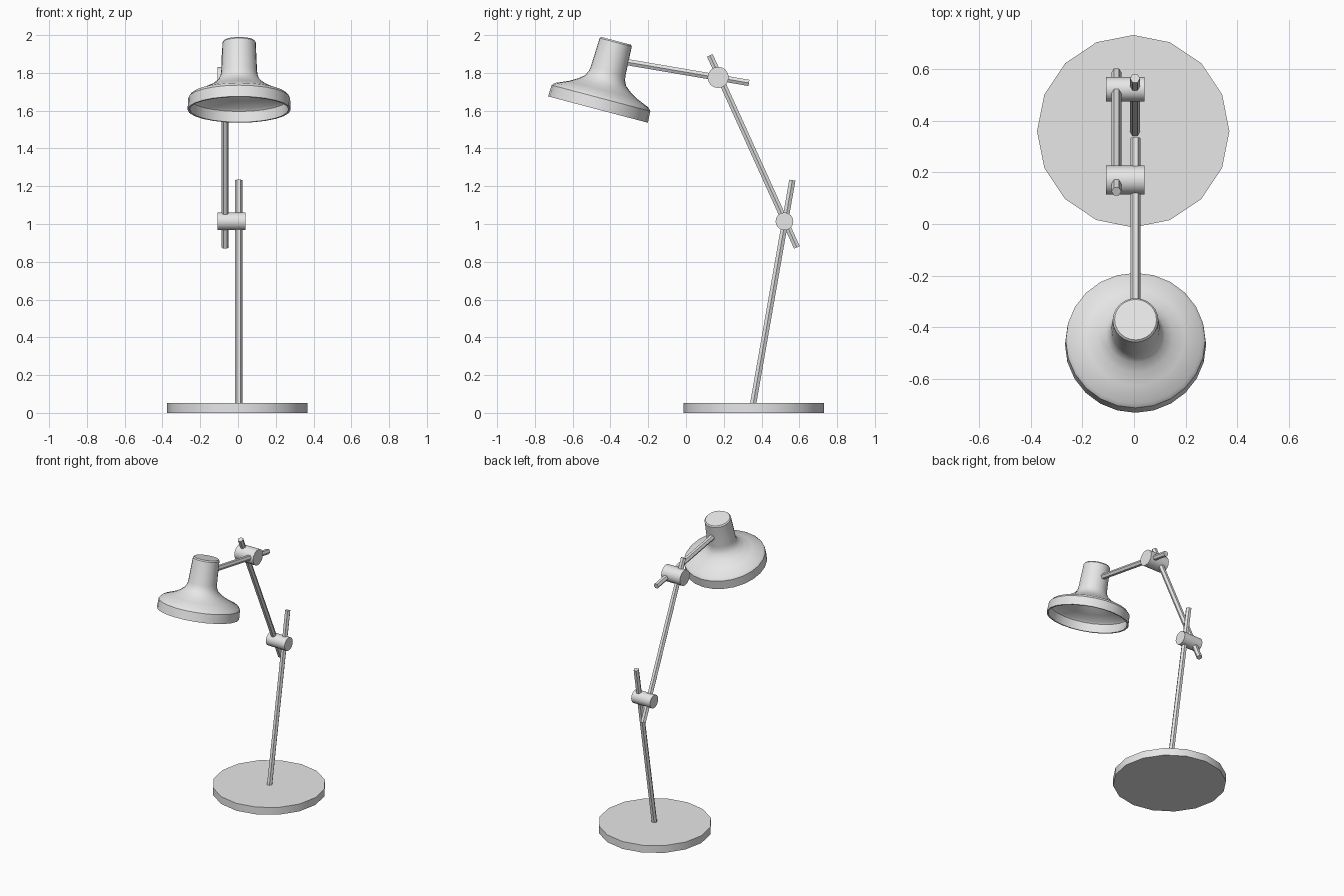
import bpy, bmesh, math
from mathutils import Matrix, Vector

cube = bpy.data.objects.get("Cube")
if cube:
    bpy.data.objects.remove(cube, do_unlink=True)

grey = bpy.data.materials.new("light_grey")
grey.use_nodes = True
grey.diffuse_color = (0.8, 0.8, 0.8, 1)
grey.node_tree.nodes["Principled BSDF"].inputs["Base Color"].default_value = (0.8, 0.8, 0.8, 1)


def lathe(name, profile, sides, matrix):
    """Turn a (radius, height) profile about its axis and cap both ends."""
    bm = bmesh.new()
    rings = []
    for r, h in profile:
        angles = [2 * math.pi * i / sides for i in range(sides)]
        rings.append([bm.verts.new(matrix @ Vector((r * math.cos(a), r * math.sin(a), h)))
                      for a in angles])
    for low, high in zip(rings, rings[1:]):
        for i in range(sides):
            j = (i + 1) % sides
            bm.faces.new((low[i], low[j], high[j], high[i]))
    bm.faces.new(rings[0][::-1])
    bm.faces.new(rings[-1])
    bmesh.ops.recalc_face_normals(bm, faces=bm.faces)
    mesh = bpy.data.meshes.new(name)
    bm.to_mesh(mesh)
    bm.free()
    mesh.materials.append(grey)
    mesh.shade_smooth()
    mesh.set_sharp_from_angle(angle=math.radians(31))
    obj = bpy.data.objects.new(name, mesh)
    bpy.context.collection.objects.link(obj)
    return obj


def leaning(x, y, z, angle):
    """Frame whose axis leans towards the back by the angle."""
    return Matrix.Translation((x, y, z)) @ Matrix.Rotation(-angle, 4, 'X')


def rod(name, x, start, end, radius=0.019):
    """Six-sided rod between two (y, z) points."""
    dy, dz = end[0] - start[0], end[1] - start[1]
    lathe(name, [(radius, 0), (radius, math.hypot(dy, dz))], 6,
          leaning(x, *start, math.atan2(dy, dz)))


def joint(name, y, z, radius):
    """Clamp barrel lying across the rods."""
    lathe(name, [(radius, -0.075), (radius, 0.075)], 16,
          Matrix.Translation((-0.034, y, z)) @ Matrix.Rotation(math.pi / 2, 4, 'Y'))


# Round foot
lathe("base", [(0.372, 0), (0.372, 0.053)], 16, Matrix.Translation((-0.003, 0.359, 0)))

# Rods and clamps
rod("lower_rod", 0.004, (0.354, 0.04), (0.563, 1.232))
rod("middle_rod", -0.068, (0.587, 0.876), (0.126, 1.893))
rod("upper_rod", 0.006, (0.333, 1.747), (-0.33, 1.86))
joint("lower_joint", 0.521, 1.014, 0.047)
joint("upper_joint", 0.17, 1.776, 0.056)

# Hollow shade: inside surface, rim, then outside surface up to the cap
inside = [(0.077, 0.365), (0.085, 0.19), (0.1, 0.15), (0.14, 0.122),
          (0.19, 0.095), (0.25, 0.07), (0.26, 0.058), (0.262, 0)]
outside = [(0.273, 0), (0.27, 0.062), (0.257, 0.078), (0.19, 0.106), (0.145, 0.132),
           (0.113, 0.158), (0.099, 0.185), (0.095, 0.21), (0.088, 0.368), (0.081, 0.376)]
lathe("shade", inside + outside, 24, leaning(0.006, -0.466, 1.606, math.radians(14.8)))
